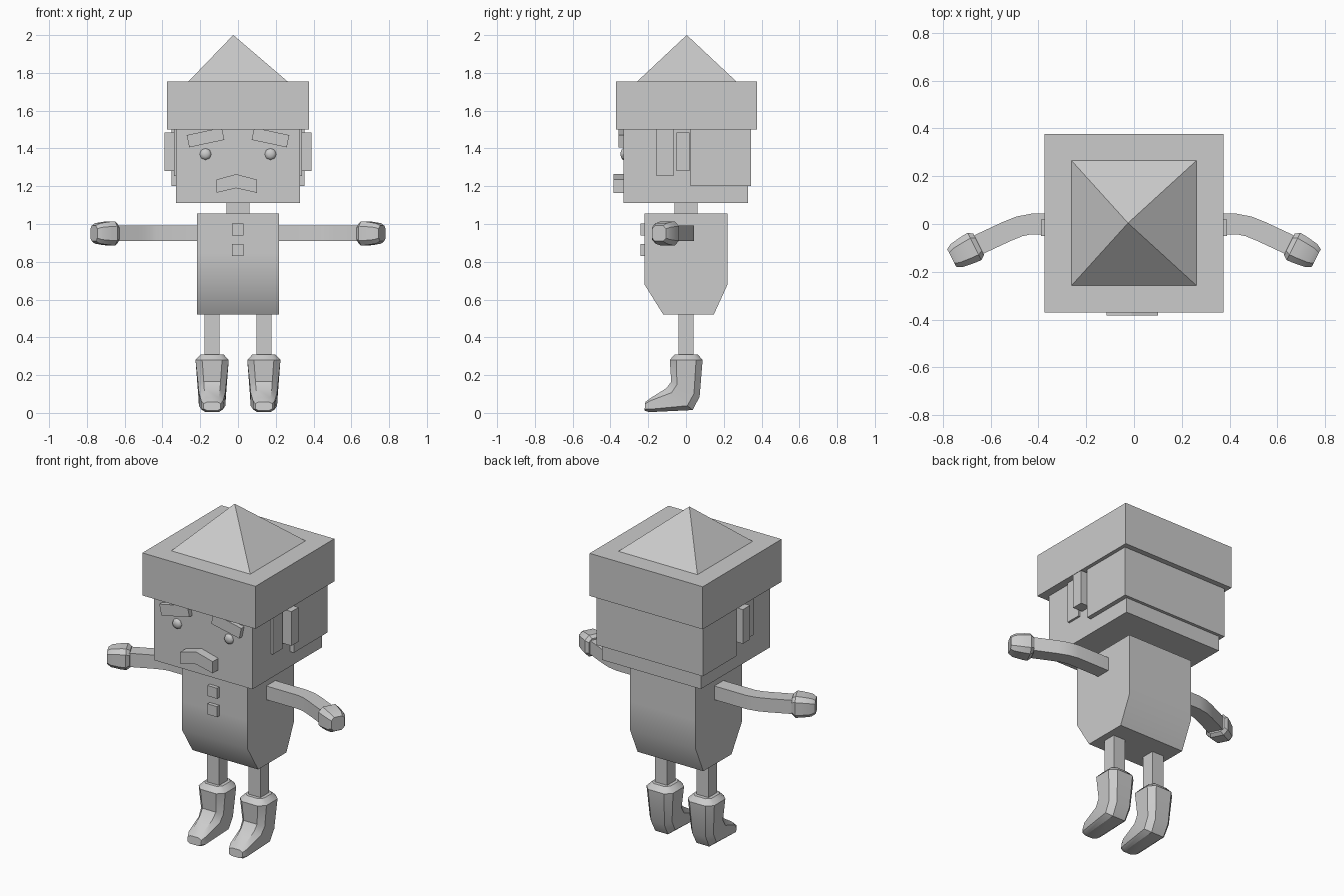
import bpy, bmesh, math
from mathutils import Vector, Matrix

if "Cube" in bpy.data.objects:
    bpy.data.objects.remove(bpy.data.objects["Cube"])

grey = bpy.data.materials.new("plain grey")
grey.diffuse_color = (0.6, 0.6, 0.6, 1)
grey.use_nodes = True
grey.node_tree.nodes["Principled BSDF"].inputs["Base Color"].default_value = grey.diffuse_color

SQUARE = [(1, 1), (-1, 1), (-1, -1), (1, -1)]
K = 0.6
CHAMFERED = [(1, K), (K, 1), (-K, 1), (-1, K), (-1, -K), (-K, -1), (K, -1), (1, -K)]


def finish(name, bm, smooth=None):
    bmesh.ops.recalc_face_normals(bm, faces=bm.faces)
    me = bpy.data.meshes.new(name)
    bm.to_mesh(me)
    bm.free()
    me.materials.append(grey)
    ob = bpy.data.objects.new(name, me)
    bpy.context.collection.objects.link(ob)
    if smooth:
        bpy.ops.object.select_all(action='DESELECT')
        ob.select_set(True)
        bpy.context.view_layer.objects.active = ob
        bpy.ops.object.shade_smooth_by_angle(angle=math.radians(smooth))
    return ob


def box(name, x, y, z, tilt=0):
    """Box from (min, max) ranges, optionally tilted about its y axis."""
    bm = bmesh.new()
    c = Vector([(a + b) / 2 for a, b in (x, y, z)])
    size = [b - a for a, b in (x, y, z)]
    m = Matrix.Translation(c) @ Matrix.Rotation(tilt, 4, 'Y') @ Matrix.Diagonal((*size, 1))
    bmesh.ops.create_cube(bm, size=1, matrix=m)
    return finish(name, bm)


def loft(name, rings, section, smooth=None):
    """Skin of rings (centre, half axis u, half axis v), capped at both ends."""
    bm = bmesh.new()
    loops = [[bm.verts.new(Vector(c) + Vector(u) * a + Vector(v) * b) for a, b in section]
             for c, u, v in rings]
    n = len(section)
    for p, q in zip(loops, loops[1:]):
        for i in range(n):
            bm.faces.new((p[i], p[(i + 1) % n], q[(i + 1) % n], q[i]))
    bm.faces.new(loops[0])
    bm.faces.new(loops[-1])
    return finish(name, bm, smooth)


# Hat: square brim block and pyramid top with slightly off-centre apex
box("hat_band", (-.375, .375), (-.37, .377), (1.5, 1.755))
loft("hat_peak", [((0, .004, 1.755), (.262, 0, 0), (0, .262, 0)),
                  ((-.025, .004, 2), (.0005, 0, 0), (0, .0005, 0))], SQUARE)

# Head, hair and neck
box("head", (-.327, .327), (-.33, .327), (1.11, 1.51))
box("hair", (-.353, .353), (.025, .345), (1.2, 1.51))
box("neck", (-.062, .062), (-.06, .06), (1.04, 1.12))

# Moustache: bent bar
loft("moustache", [((x, -.35, z), (0, .033, 0), (0, 0, h))
                   for x, z, h in ((-.115, 1.2, .035), (-.01, 1.227, .037), (.1, 1.2, .035))], SQUARE)

# Torso tapering front and back toward the hips
loft("torso", [((0, (a + b) / 2, z), (.218, 0, 0), (0, (b - a) / 2, 0))
               for a, b, z in ((-.22, .22, 1.055), (-.22, .22, .85),
                               (-.22, .22, .68), (-.12, .147, .52))], SQUARE, 35)
for z in (.94, .83):
    box("button", (-.033, .03), (-.242, -.21), (z, z + .063))

# Boot rings: front point, back point (y, z), half width
BOOT = [((-.06, .31), (.062, .31), .06), ((-.086, .28), (.088, .28), .088),
        ((-.078, .165), (.072, .085), .074), ((-.105, .13), (.035, .015), .07),
        ((-.185, .08), (-.195, .004), .058), ((-.215, .058), (-.22, .012), .045)]
ARM = [(.2, .0), (.43, 0), (.48, -.01), (.53, -.03), (.68, -.1)]

for s, side in ((-1, "left"), (1, "right")):
    # Face details
    x = s * .172
    box(side + "_brow", (x - .095, x + .095), (-.357, -.32), (1.425, 1.491), s * math.radians(12))
    bm = bmesh.new()
    bmesh.ops.create_uvsphere(bm, u_segments=8, v_segments=6, radius=.031,
                              matrix=Matrix.Translation((x, -.33, 1.37)) @ Matrix.Diagonal((1, .55, 1, 1))
                              @ Matrix.Rotation(math.pi / 2, 4, 'X'))
    finish(side + "_eye", bm, 40)
    box(side + "_ear", sorted((s * .3, s * .39)), (-.05, .018), (1.28, 1.485))
    box(side + "_sideburn", sorted((s * .3, s * .34)), (-.155, -.065), (1.255, 1.51))

    # Arm: square bar bending forward
    pts = [Vector((s * px, py, .95)) for px, py in ARM]
    rings = []
    for i, p in enumerate(pts):
        d = (pts[min(i + 1, len(pts) - 1)] - pts[max(i - 1, 0)]).normalized()
        if i == 1:
            d = Vector((s, 0, 0))
        rings.append((p, Vector((-d.y, d.x, 0)) * .043, (0, 0, .041)))
    loft(side + "_arm", rings, SQUARE, 35)

    # Hand: chamfered mitt tapering to the tip
    d = Vector((s * .89, -.45, 0)).normalized()
    n = Vector((-d.y, d.x, 0))
    start = Vector((s * .65, -.085, .95))
    loft(side + "_hand", [(start + d * t, n * r, (0, 0, r)) for t, r in
                          ((0, .05), (.02, .064), (.05, .062), (.105, .054), (.127, .041))], CHAMFERED, 35)

    # Leg and boot
    lx = s * .137
    box(side + "_leg", (lx - .04, lx + .04), (-.04, .04), (.28, .54))
    rings = []
    for (fy, fz), (by, bz), w in BOOT:
        rings.append(((lx, (fy + by) / 2, (fz + bz) / 2), (w, 0, 0),
                      (0, (by - fy) / 2, (bz - fz) / 2)))
    loft(side + "_boot", rings, CHAMFERED, 35)
